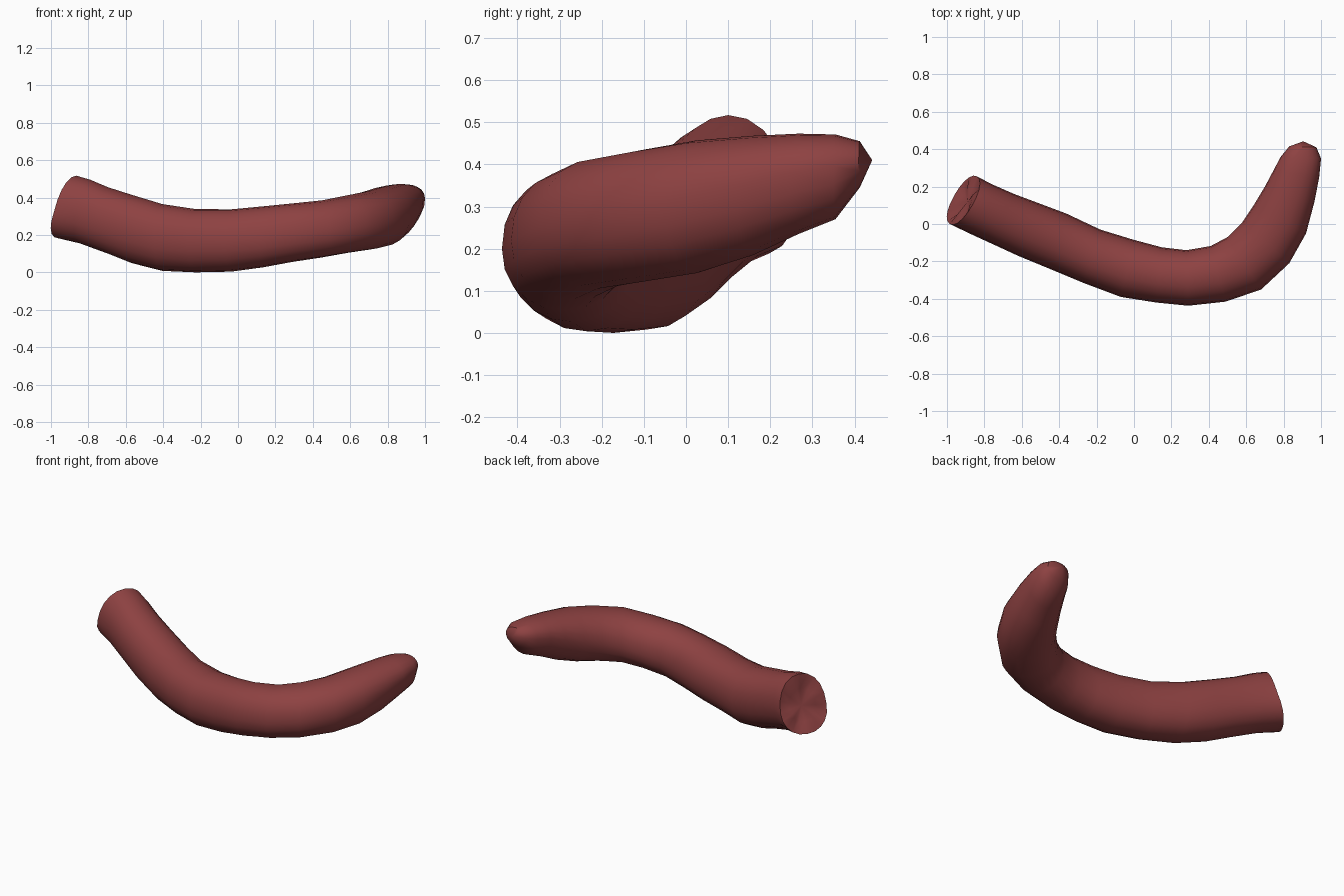
import bpy, bmesh, math
from mathutils import Vector

if "Cube" in bpy.data.objects:
    bpy.data.objects.remove(bpy.data.objects["Cube"])

mat = bpy.data.materials.new("sausage red")
mat.diffuse_color = (0.27, 0.054, 0.054, 1)
mat.use_nodes = True
mat.node_tree.nodes["Principled BSDF"].inputs["Base Color"].default_value = mat.diffuse_color

# Cross-sections along the sausage:
# front edge x, y, back edge x, y, top z, bottom z, height of widest point, backward lean
SECTIONS = [
    (-0.985, 0.00, -0.84, 0.255, 0.517, 0.182, 0.32, 0.055),
    (-0.87, -0.055, -0.765, 0.215, 0.495, 0.155, 0.32, 0.03),
    (-0.75, -0.11, -0.64, 0.160, 0.455, 0.100, 0.28, 0.0),
    (-0.62, -0.17, -0.52, 0.115, 0.415, 0.050, 0.24, 0.0),
    (-0.45, -0.24, -0.36, 0.055, 0.365, 0.008, 0.19, 0.0),
    (-0.27, -0.315, -0.18, -0.03, 0.338, 0.0, 0.17, 0.0),
    (-0.07, -0.39, 0.00, -0.085, 0.337, 0.004, 0.17, 0.0),
    (0.12, -0.42, 0.15, -0.125, 0.353, 0.027, 0.18, 0.0),
    (0.29, -0.437, 0.28, -0.14, 0.368, 0.055, 0.20, 0.0),
    (0.49, -0.415, 0.41, -0.118, 0.385, 0.080, 0.22, 0.0),
    (0.68, -0.35, 0.50, -0.07, 0.413, 0.105, 0.25, 0.0),
    (0.83, -0.21, 0.58, 0.01, 0.435, 0.122, 0.28, 0.0),
    (0.92, -0.05, 0.64, 0.10, 0.457, 0.142, 0.31, 0.0),
    (0.965, 0.12, 0.70, 0.20, 0.468, 0.185, 0.35, 0.0),
    (0.99, 0.25, 0.745, 0.285, 0.473, 0.235, 0.38, 0.0),
    (1.00, 0.35, 0.785, 0.36, 0.471, 0.270, 0.395, 0.0),
    (0.975, 0.41, 0.83, 0.415, 0.455, 0.345, 0.405, 0.0),
]
N = 20


def ring_points(s):
    ax, ay, bx, by, zt, zb, zm, lean = s
    mid = Vector(((ax + bx) / 2, (ay + by) / 2, zm))
    half = Vector(((bx - ax) / 2, (by - ay) / 2, 0))
    along = Vector((half.y, -half.x, 0)).normalized()
    pts = []
    for i in range(N):
        a = 2 * math.pi * i / N
        c, q = math.cos(a), math.sin(a)
        # slightly squared ellipse
        c = math.copysign(abs(c) ** 0.92, c)
        q = math.copysign(abs(q) ** 0.92, q)
        z = q * ((zt - zm) if q > 0 else (zm - zb))
        pts.append(mid + half * c + Vector((0, 0, z)) + along * lean * q)
    return pts


bm = bmesh.new()


def bridge(r1, r2):
    for i in range(N):
        j = (i + 1) % N
        bm.faces.new((r1[i], r1[j], r2[j], r2[i]))


# Body skin
rings = [[bm.verts.new(p) for p in ring_points(s)] for s in SECTIONS]
for r1, r2 in zip(rings, rings[1:]):
    bridge(r1, r2)

# Rounded tip
tip = bm.verts.new((0.905, 0.442, 0.41))
for i in range(N):
    bm.faces.new((rings[-1][i], rings[-1][(i + 1) % N], tip))

# Torn cut end: shallow creased dish
rim = rings[0]
centre = sum((v.co for v in rim), Vector()) / N
inward = Vector((0.85, -0.35, -0.35)).normalized()
dish = []
for i, v in enumerate(rim):
    fold = 0.012 * math.sin(i * 2 * math.pi * 4 / N)
    dish.append(bm.verts.new(centre.lerp(v.co, 0.55) + inward * (0.012 + fold)))
bridge(dish, rim)
hub = bm.verts.new(centre + inward * 0.025)
for i in range(N):
    bm.faces.new((dish[(i + 1) % N], dish[i], hub))

bmesh.ops.recalc_face_normals(bm, faces=bm.faces)
mesh = bpy.data.meshes.new("sausage")
bm.to_mesh(mesh)
bm.free()
mesh.materials.append(mat)
obj = bpy.data.objects.new("sausage", mesh)
bpy.context.collection.objects.link(obj)
bpy.context.view_layer.objects.active = obj
obj.select_set(True)
bpy.ops.object.shade_smooth_by_angle(angle=math.radians(40))
